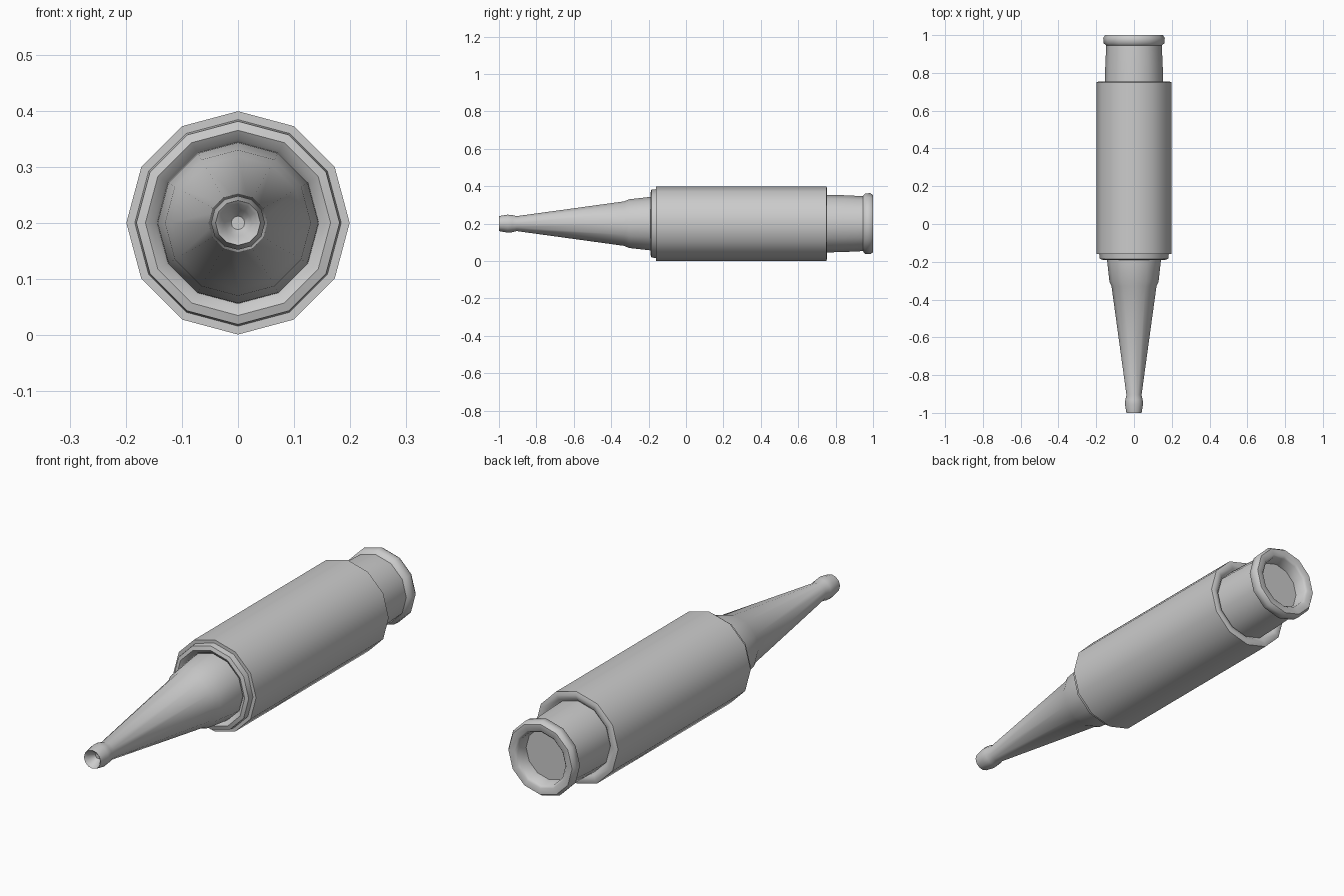
import bpy, bmesh, math

if "Cube" in bpy.data.objects:
    bpy.data.objects.remove(bpy.data.objects["Cube"])

SIDES = 12
AXIS_Z = 0.2


def lathe(name, profile):
    """Spin (y, radius) points round the long axis; end rings are capped."""
    bm = bmesh.new()
    rings = []
    for y, r in profile:
        angles = [2 * math.pi * i / SIDES for i in range(SIDES)]
        rings.append([bm.verts.new((r * math.cos(a), y, AXIS_Z + r * math.sin(a)))
                      for a in angles])
    for a, b in zip(rings, rings[1:]):
        for i in range(SIDES):
            j = (i + 1) % SIDES
            bm.faces.new((a[i], a[j], b[j], b[i]))
    bm.faces.new(rings[0])
    bm.faces.new(rings[-1])
    bmesh.ops.recalc_face_normals(bm, faces=bm.faces)
    mesh = bpy.data.meshes.new(name)
    bm.to_mesh(mesh)
    bm.free()
    obj = bpy.data.objects.new(name, mesh)
    bpy.context.collection.objects.link(obj)
    bpy.ops.object.select_all(action='DESELECT')
    bpy.context.view_layer.objects.active = obj
    obj.select_set(True)
    bpy.ops.object.shade_smooth_by_angle(angle=math.radians(50))
    return obj


# Tapered nozzle with collar step, tip bead and dimpled opening
lathe("nozzle", [(-0.96, 0.012), (-0.975, 0.024), (-0.995, 0.034), (-1.0, 0.040),
                 (-0.955, 0.048), (-0.93, 0.046), (-0.905, 0.040),
                 (-0.33, 0.119), (-0.305, 0.130), (-0.19, 0.143), (-0.15, 0.145)])

# Main barrel with rounded front ring and rounded rear lip
lathe("barrel", [(-0.165, 0.14), (-0.18, 0.15), (-0.19, 0.165), (-0.185, 0.181),
                 (-0.16, 0.184), (-0.16, 0.199), (0.75, 0.199),
                 (0.755, 0.185), (0.75, 0.165), (0.735, 0.15)])

# Rear connector with flared lip and round recess
lathe("rear_socket", [(0.70, 0.155), (0.84, 0.152), (0.945, 0.147), (0.957, 0.161),
                      (0.985, 0.163), (1.0, 0.153), (1.0, 0.125),
                      (0.99, 0.115), (0.94, 0.11)])
